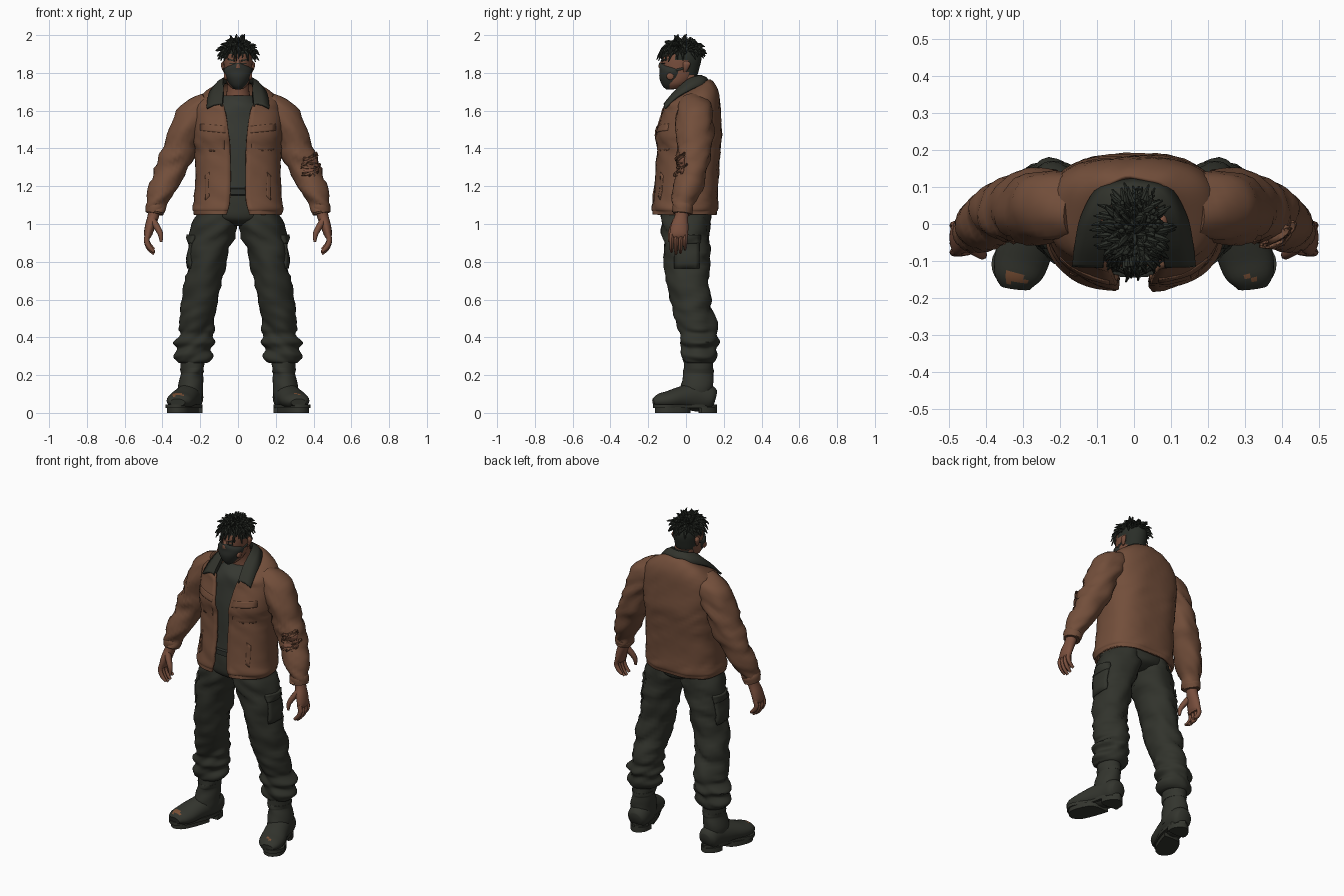
import bpy, bmesh, math, random
from mathutils import Vector, noise
from mathutils.bvhtree import BVHTree

random.seed(4)
cube = bpy.data.objects.get("Cube")
if cube:
    bpy.data.objects.remove(cube)


def material(name, rgb):
    m = bpy.data.materials.new(name)
    m.use_nodes = True
    m.diffuse_color = (*rgb, 1)
    m.node_tree.nodes["Principled BSDF"].inputs["Base Color"].default_value = (*rgb, 1)
    return m


BROWN = material("brown_canvas", (0.17, 0.077, 0.043))
SKIN = material("warm_skin", (0.195, 0.08, 0.048))
OLIVE = material("dark_olive_cloth", (0.031, 0.033, 0.025))
SHIRT = material("charcoal_knit", (0.036, 0.039, 0.031))
BOOT = material("dark_boot_leather", (0.033, 0.035, 0.027))
HAIR = material("black_hair", (0.023, 0.027, 0.021))
MASK = material("dark_mask", (0.028, 0.031, 0.026))
SCUFF = material("scuffed_leather", (0.19, 0.078, 0.035))


def resample(rows, steps):
    """Catmull-Rom interpolation over every column of the rows."""
    out = []
    for i in range(len(rows) - 1):
        a, b, c, d = (rows[min(max(i + k, 0), len(rows) - 1)] for k in (-1, 0, 1, 2))
        for s in range(steps):
            t = s / steps
            out.append([q + t / 2 * (r - p + t * (2 * p - 5 * q + 4 * r - e + t * (3 * (q - r) + e - p)))
                        for p, q, r, e in zip(a, b, c, d)])
    return out + [list(rows[-1])]


def add_loft(bm, rows, n=24, flat=False, wrinkle=0, power=1, back=1, steps=4, side=1, gap=False):
    """Rings (x, y, z, radius a, radius b [, front gap, tilt]) joined along a path."""
    rows = resample(rows, steps)
    rings = []
    for i, r in enumerate(rows):
        c = Vector(r[:3])
        u, v = Vector((1, 0, 0)), Vector((0, 1, 0))
        if not flat:
            t = (Vector(rows[min(i + 1, len(rows) - 1)][:3]) - Vector(rows[max(i - 1, 0)][:3])).normalized()
            ref = Vector((0, 1, 0)) if abs(t.y) < 0.8 else Vector((1, 0, 0))
            u = ref.cross(t).normalized()
            v = t.cross(u)
        start, span = 0, 2 * math.pi
        if gap:
            cut = math.asin(min(0.99, (r[5] / r[3]) ** (1 / power)))
            start, span = cut - math.pi / 2, 2 * math.pi - 2 * cut
        ring = []
        for k in range(n):
            a = start + span * k / (n - 1 if gap else n)
            ca, sa = math.cos(a), math.sin(a)
            e = back if sa > 0 else power
            off = u * math.copysign(abs(ca) ** e, ca) * r[3] + v * math.copysign(abs(sa) ** e, sa) * r[4]
            p = c + off
            if wrinkle:
                p += off.normalized() * wrinkle * noise.noise(Vector((p.x * 9, p.y * 9, p.z * 24 + p.x * 14)))
            if len(r) > 6:
                p.z += r[6] * off.y
            ring.append(bm.verts.new((p.x * side, p.y, p.z)))
        rings.append(ring)
    for a, b in zip(rings, rings[1:]):
        for k in range(n - 1 if gap else n):
            j = (k + 1) % n
            bm.faces.new((a[k], a[j], b[j], b[k]))
    if not gap:
        bm.faces.new(rings[0])
        bm.faces.new(rings[-1])


def finish(bm, name, mats, rule=None, thick=0, angle=50):
    bmesh.ops.recalc_face_normals(bm, faces=bm.faces)
    me = bpy.data.meshes.new(name)
    for m in mats:
        me.materials.append(m)
    if rule:
        for f in bm.faces:
            f.material_index = rule(f.calc_center_median())
    bm.to_mesh(me)
    bm.free()
    ob = bpy.data.objects.new(name, me)
    bpy.context.collection.objects.link(ob)
    if thick:
        mod = ob.modifiers.new("thickness", "SOLIDIFY")
        mod.thickness, mod.offset = thick, 0
    bpy.ops.object.select_all(action="DESELECT")
    ob.select_set(True)
    bpy.context.view_layer.objects.active = ob
    bpy.ops.object.shade_smooth_by_angle(angle=math.radians(angle))
    return ob


def loft(name, rows, mat, rule=None, thick=0, **kw):
    bm = bmesh.new()
    add_loft(bm, rows, **kw)
    return finish(bm, name, mat if isinstance(mat, list) else [mat], rule, thick)


def pair(name, rows, mat, **kw):
    return {s: loft(("left_" if s > 0 else "right_") + name, rows, mat, side=s, **kw) for s in (1, -1)}


def patch(name, host, origin, look, w, h, mat, thick=0.012, ragged=0, slope=0):
    """Plate draped on a host surface, cast along the look direction."""
    tree = BVHTree.FromPolygons([v.co for v in host.data.vertices], [p.vertices for p in host.data.polygons])
    look = Vector(look).normalized()
    across = look.cross(Vector((0, 0, 1))).normalized()
    bm = bmesh.new()
    n, grid = 7, {}
    for i in range(n):
        for j in range(n):
            q = [(i / (n - 1) - 0.5) * w, (j / (n - 1) - 0.5) * h]
            q = [e + random.uniform(-ragged, ragged) for e in q]
            start = Vector(origin) + across * q[0] + Vector((0, 0, q[1] + slope * q[0])) - look * 0.3
            hit = tree.ray_cast(start, look)[0]
            if hit:
                grid[i, j] = bm.verts.new(hit - look * 0.003)
    for i in range(n - 1):
        for j in range(n - 1):
            f = [grid.get(k) for k in ((i, j), (i + 1, j), (i + 1, j + 1), (i, j + 1))]
            if all(f):
                bm.faces.new(f)
    return finish(bm, name, [mat], thick=thick)


# Jacket, open down the front
jacket = loft("jacket_body", [
    (0, .02, 1.70, .105, .10, .085, .6), (0, .02, 1.685, .16, .125, .085, .4),
    (0, .025, 1.65, .208, .142, .075, .2), (0, .025, 1.58, .23, .15, .062, 0),
    (0, .012, 1.47, .23, .17, .047, 0), (0, .015, 1.4, .224, .162, .042, 0), (0, .008, 1.3, .218, .162, .04, 0),
    (0, -.003, 1.15, .224, .164, .04, 0), (0, -.008, 1.085, .234, .17, .05, 0),
    (0, -.008, 1.07, .23, .166, .055, 0), (0, -.01, 1.05, .226, .164, .06, 0)],
    BROWN, thick=.014, n=56, flat=True, gap=True, power=.85, back=.75, wrinkle=.008)
sleeves = pair("sleeve", [
    (.15, .04, 1.635, .062, .08), (.217, .045, 1.583, .088, .1), (.272, .045, 1.5, .087, .098),
    (.318, .04, 1.38, .083, .09), (.356, .03, 1.29, .078, .08), (.398, .008, 1.19, .07, .072),
    (.43, -.012, 1.11, .056, .058), (.44, -.02, 1.06, .046, .048)], BROWN, n=28, wrinkle=.02)
pair("cuff", [(.432, -.014, 1.1, .05, .052), (.437, -.017, 1.085, .053, .055), (.443, -.02, 1.055, .047, .05)], BROWN)
for s, label in ((1, "left"), (-1, "right")):
    patch(label + "_chest_pocket", jacket, (s * .13, -.15, 1.445), (0, 1, 0), .12, .12, BROWN, .008)
    patch(label + "_chest_flap", jacket, (s * .13, -.15, 1.505), (0, 1, 0), .13, .035, BROWN, .016, slope=.1 * s)
    patch(label + "_hand_pocket_welt", jacket, (s * .16, -.15, 1.2), (0, 1, 0), .02, .13, BROWN, .014, slope=-s)

# Turned down collar
bm = bmesh.new()
edge = resample([(0, .085, 1.783, 0, .122, 1.75), (.052, .07, 1.781, .09, .1, 1.742),
                 (.08, .015, 1.763, .138, .025, 1.712), (.081, -.055, 1.705, .157, -.05, 1.67),
                 (.088, -.115, 1.635, .165, -.112, 1.612)], 5)
for s in (1, -1):
    strip = []
    for e in edge:
        a, b = Vector(e[:3]), Vector(e[3:])
        mid = (a + b) / 2 + Vector((0, 0, .007))
        strip.append([bm.verts.new((p.x * s, p.y, p.z)) for p in (a - Vector((0, 0, .03)), a, mid, b)])
    for p, q in zip(strip, strip[1:]):
        for k in range(3):
            bm.faces.new((p[k], p[k + 1], q[k + 1], q[k]))
bmesh.ops.remove_doubles(bm, verts=bm.verts, dist=.0005)
finish(bm, "collar", [OLIVE], thick=.012)

# Torn left sleeve with loose shreds
patch("sleeve_tear", sleeves[1], (.385, -.03, 1.31), (-.6, 1, 0), .085, .085, SKIN, .008, ragged=.005)
for i in range(6):
    patch("sleeve_shred_%d" % i, sleeves[1], (.385 + random.uniform(-.025, .025), -.03, 1.265 + i * .018),
          (-.6, 1, 0), .08, .009, BROWN, .022, ragged=.002, slope=random.uniform(-.8, .8))

# Shirt, hips and belt
loft("shirt", [(0, .02, 1.68, .08, .075), (0, .02, 1.63, .13, .115), (0, .02, 1.55, .19, .125),
               (0, .015, 1.42, .19, .14), (0, .005, 1.25, .19, .135), (0, 0, 1.16, .19, .135)],
     SHIRT, n=32, flat=True, wrinkle=.006)
loft("trouser_hips", [(0, 0, 1.2, .17, .125), (0, 0, 1.1, .2, .138), (0, 0, 1.04, .2, .134),
                      (0, .005, 1.01, .13, .115), (0, .01, .99, .05, .07)], OLIVE, n=32, flat=True, wrinkle=.006)
loft("belt", [(0, 0, 1.19, .19, .135), (0, 0, 1.185, .2, .145), (0, 0, 1.155, .2, .145), (0, 0, 1.15, .19, .135)],
     MASK, n=32, flat=True, steps=1)

# Trouser legs gathered above the boots
legs = pair("trouser_leg", [
    (.105, 0, 1.1, .095, .12), (.12, 0, 1.0, .118, .132), (.144, .003, .9, .114, .126),
    (.163, .005, .8, .1, .118), (.183, .014, .7, .098, .112), (.202, .024, .6, .098, .108),
    (.213, .042, .52, .093, .102), (.222, .06, .45, .097, .104), (.225, .066, .415, .088, .095),
    (.23, .07, .375, .101, .104), (.233, .072, .345, .09, .094), (.234, .072, .31, .1, .1),
    (.237, .07, .28, .085, .088), (.24, .067, .265, .066, .076)], OLIVE, n=32, flat=True, wrinkle=.022)
for s, label in ((1, "left"), (-1, "right")):
    patch(label + "_cargo_pocket", legs[s], (s * .25, .005, .85), (-s, 0, 0), .13, .17, OLIVE, .012)
    patch(label + "_cargo_flap", legs[s], (s * .25, .005, .92), (-s, 0, 0), .135, .045, OLIVE, .02)

# Boots: shaft, foot, sole and heel
pair("boot_shaft", [(.24, .066, .33, .06, .076), (.242, .066, .24, .06, .078), (.243, .066, .235, .063, .081),
                    (.243, .066, .215, .063, .081), (.245, .065, .205, .06, .078), (.25, .058, .13, .066, .086),
                    (.252, .055, .07, .062, .08)], BOOT, flat=True, wrinkle=.008)
pair("boot_foot", [(.242, .155, .075, .04, .04), (.244, .13, .08, .065, .06), (.254, .06, .085, .078, .066),
                   (.278, -.02, .08, .062, .07), (.301, -.09, .067, .05, .074), (.315, -.14, .062, .04, .064),
                   (.32, -.172, .055, .02, .04)],
     [BOOT, SCUFF], rule=lambda c: int(c.z > .07 and -.16 < c.y < -.132 and abs(c.x + .318) < .028
                                      or c.z > .08 and -.152 < c.y < -.138 and abs(c.x - .315) < .014))


def sole(name, outline, top, bottom):
    for s in (1, -1):
        bm = bmesh.new()
        f = bm.faces.new([bm.verts.new((x * s, y, bottom)) for x, y, *_ in resample(outline + outline[:1], 4)[:-1]])
        up = bmesh.ops.extrude_face_region(bm, geom=[f])["geom"]
        for v in up:
            if isinstance(v, bmesh.types.BMVert):
                v.co.z = top
        finish(bm, ("left_" if s > 0 else "right_") + name, [BOOT], angle=30)


sole("boot_welt", [(.188, .1), (.24, .165), (.3, .1), (.328, .0), (.382, -.09), (.37, -.15), (.32, -.176),
                   (.265, -.14), (.232, -.07), (.205, .0)], .045, .025)
sole("boot_tread", [(.21, .02), (.32, .015), (.375, -.09), (.36, -.145), (.32, -.165), (.275, -.14), (.24, -.07)], .03, 0)
sole("boot_heel", [(.188, .07), (.195, .13), (.242, .165), (.292, .13), (.3, .07)], .03, 0)

# Hands
for s, label in ((1, "left"), (-1, "right")):
    bm = bmesh.new()
    add_loft(bm, [(.441, -.02, 1.09, .032, .036), (.449, -.024, 1.04, .03, .036), (.465, -.033, .99, .027, .046),
                  (.476, -.038, .945, .022, .048), (.474, -.038, .925, .013, .041)], n=16, side=s)
    for i, size in enumerate((.9, 1, .95, .78)):
        y = -.074 + i * .024
        add_loft(bm, [(.474, y, .95, .015, .013), (.484, y - .002, .95 - .04 * size, .014, .012),
                      (.47, y - .003, .95 - .08 * size, .013, .011), (.444, y - .003, .95 - .108 * size, .008, .007)],
                 n=8, steps=3, side=s)
    add_loft(bm, [(.452, -.05, 1.02, .018, .02), (.427, -.07, .98, .017, .018), (.41, -.082, .945, .014, .014),
                  (.407, -.086, .905, .007, .008)], n=8, side=s)
    finish(bm, label + "_hand", [SKIN])

# Head, neck and ears; the shaved sides follow a rule
loft("neck", [(0, .045, 1.6, .085, .075), (0, .035, 1.7, .06, .06), (0, .012, 1.79, .057, .06)],
     [SKIN, HAIR], rule=lambda c: int(c.y > .045 and c.z > 1.73), flat=True)
head = loft("head", [
    (0, -.065, 1.715, .028, .03), (0, -.05, 1.74, .054, .066), (0, -.033, 1.78, .067, .088),
    (0, -.028, 1.83, .074, .1), (0, -.022, 1.88, .077, .104), (0, -.02, 1.92, .07, .092),
    (0, -.02, 1.95, .04, .055)], [SKIN, HAIR],
    rule=lambda c: int(c.z > 1.9 or c.y > .01 and c.z > 1.76 or c.y > -.05 and c.z > 1.87), n=36, flat=True)
pair("ear", [(.072, .0, 1.862, .006, .01), (.08, .004, 1.85, .01, .02), (.078, 0, 1.825, .009, .015),
             (.072, -.006, 1.805, .005, .007)], SKIN, n=12, flat=True)
loft("nose", [(0, -.122, 1.868, .009, .008), (0, -.13, 1.845, .013, .014), (0, -.13, 1.825, .016, .014)],
     SKIN, n=12, flat=True)
for s, label in ((1, "left"), (-1, "right")):
    patch(label + "_eye", head, (s * .031, -.12, 1.85), (0, 1, 0), .024, .007, HAIR, .005)
    patch(label + "_eyebrow", head, (s * .035, -.12, 1.868), (0, 1, 0), .036, .008, HAIR, .007, slope=.2 * s)

# Face mask with side valves and straps
loft("face_mask", [(0, -.085, 1.712, .014, .02), (0, -.077, 1.735, .042, .05), (0, -.072, 1.775, .066, .069),
                   (0, -.068, 1.81, .076, .072), (0, -.078, 1.832, .06, .064), (0, -.105, 1.853, .014, .039)],
     MASK, flat=True)
pair("mask_valve", [(.05, -.082, 1.782, .019, .019), (.071, -.084, 1.782, .019, .019), (.075, -.084, 1.782, .014, .014)],
     SKIN, n=16, steps=1)
pair("mask_strap", [(.07, -.07, 1.81, .006, .004), (.075, -.03, 1.82, .006, .004), (.072, .01, 1.83, .006, .004)],
     MASK, n=8)

# Short spiky locks spread over the crown, longer over the forehead
bm = bmesh.new()
count = 150
for i in range(count):
    h = 1 - .98 * (i + .5) / count
    r, a = math.sqrt(1 - h * h), i * 2.39996
    d = Vector((r * math.cos(a), r * math.sin(a), h))
    jit = Vector([random.uniform(-.012, .012) for _ in range(3)])
    droop = .045 if d.y < -.5 else .022
    c = Vector((0, -.02, 1.9))
    p0 = c + Vector((d.x * .055, d.y * .07, d.z * .04))
    p1 = c + Vector((d.x * .085, d.y * .102, d.z * .08)) + jit * .6
    p2 = p1 + d * .02 + jit - Vector((0, 0, droop * r))
    add_loft(bm, [(*p0, .01, .01), (*p1, .0085, .0085), (*p2, .0025, .0025)], n=6, steps=2)
finish(bm, "hair_locks", [HAIR])
